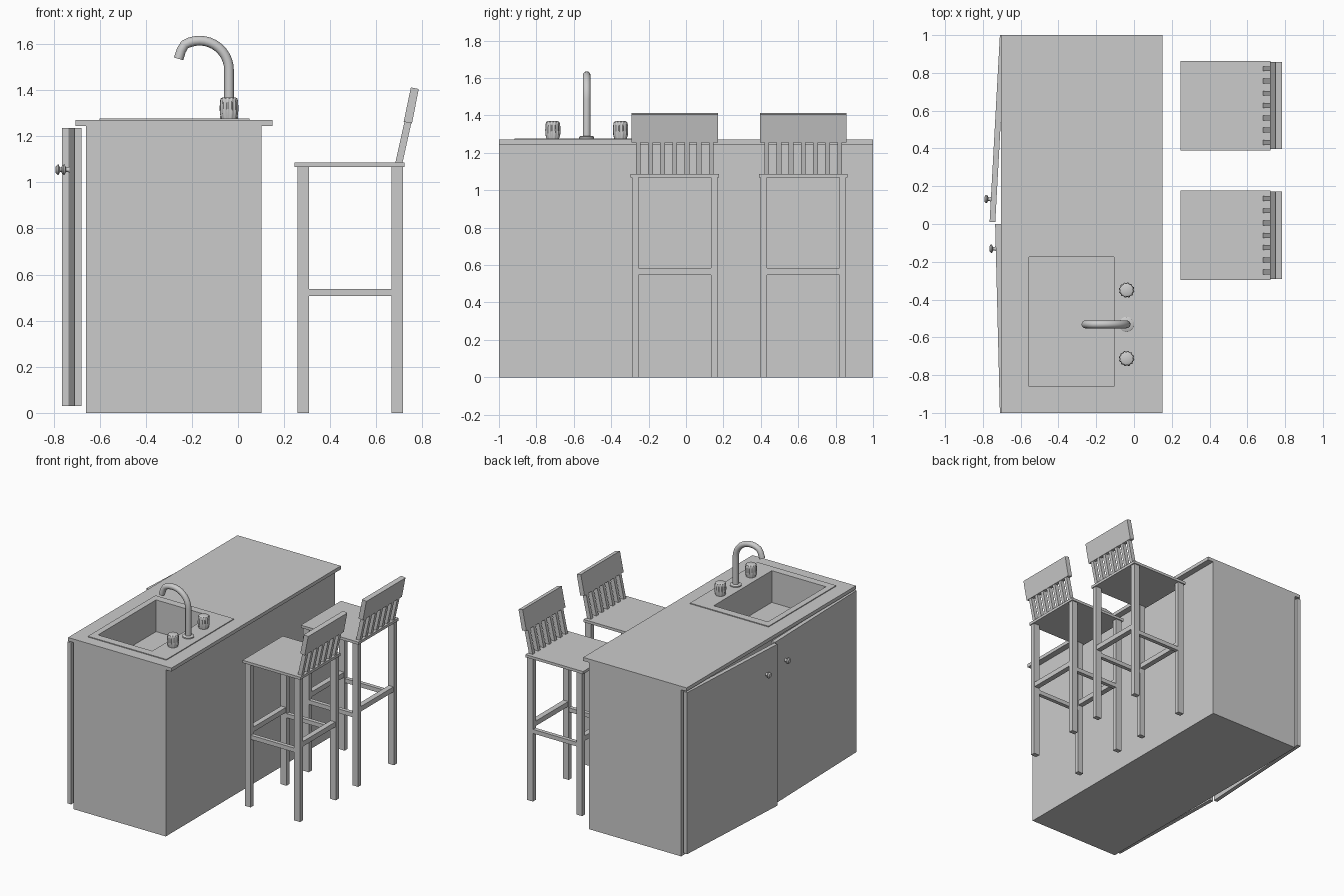
import bpy, bmesh
from math import pi, sin, cos, radians
from mathutils import Matrix

if "Cube" in bpy.data.objects:
    bpy.data.objects.remove(bpy.data.objects["Cube"], do_unlink=True)

grey = bpy.data.materials.new("plain_grey")
grey.use_nodes = True
grey.diffuse_color = (0.6, 0.6, 0.6, 1)
grey.node_tree.nodes["Principled BSDF"].inputs["Base Color"].default_value = (0.6, 0.6, 0.6, 1)


def finish(name, bm):
    bmesh.ops.recalc_face_normals(bm, faces=bm.faces)
    mesh = bpy.data.meshes.new(name)
    bm.to_mesh(mesh)
    bm.free()
    mesh.materials.append(grey)
    ob = bpy.data.objects.new(name, mesh)
    bpy.context.collection.objects.link(ob)
    return ob


def activate(ob):
    bpy.ops.object.select_all(action="DESELECT")
    ob.select_set(True)
    bpy.context.view_layer.objects.active = ob


def smooth(ob):
    activate(ob)
    bpy.ops.object.shade_smooth_by_angle(angle=radians(35))


def prism(name, outline, y0, y1):
    """Extrude an x-z outline from y0 to y1."""
    bm = bmesh.new()
    face = bm.faces.new([bm.verts.new((x, y0, z)) for x, z in outline])
    side = bmesh.ops.extrude_face_region(bm, geom=[face])["geom"]
    bmesh.ops.translate(bm, vec=(0, y1 - y0, 0),
                        verts=[v for v in side if isinstance(v, bmesh.types.BMVert)])
    return finish(name, bm)


def box(name, x, y, z):
    return prism(name, [(x[0], z[0]), (x[1], z[0]), (x[1], z[1]), (x[0], z[1])], *y)


def lathe(name, profile, segments=24, flute=0):
    """Turn (radius, height) points about z; inner rings may be fluted."""
    bm = bmesh.new()
    rings = []
    for i, (r, h) in enumerate(profile):
        ring = []
        for s in range(segments):
            groove = flute if 0 < i < len(profile) - 2 and s % 4 < 2 else 0
            a = 2 * pi * s / segments
            ring.append(bm.verts.new(((r - groove) * cos(a), (r - groove) * sin(a), h)))
        rings.append(ring)
    for low, high in zip(rings, rings[1:]):
        for s in range(segments):
            t = (s + 1) % segments
            bm.faces.new((low[s], low[t], high[t], high[s]))
    bm.faces.new(rings[0])
    bm.faces.new(rings[-1])
    return finish(name, bm)


# Cabinet, worktop and sink rim, all cut by one basin shape
cabinet = box("cabinet", (-0.66, 0.103), (-1, 1), (0, 1.245))
worktop = box("worktop", (-0.705, 0.15), (-1, 1), (1.245, 1.271))
rim = box("sink_rim", (-0.6, 0.05), (-0.917, -0.118), (1.271, 1.277))
cutter = box("basin_cutter", (-0.555, -0.107), (-0.86, -0.175), (1.04, 1.4))
cutter.hide_render = True
for part in (cabinet, worktop, rim):
    mod = part.modifiers.new("basin", "BOOLEAN")
    mod.operation = "DIFFERENCE"
    mod.solver = "EXACT"
    mod.object = cutter
    activate(part)
    bpy.ops.object.modifier_apply(modifier=mod.name)
bpy.data.objects.remove(cutter, do_unlink=True)

# Two doors, each slightly ajar, with a round pull near the free edge
pull = [(0.013, 0), (0.009, 0.006), (0.009, 0.014), (0.022, 0.02), (0.022, 0.026), (0.014, 0.033)]
for label, side, angle, length in (("right", -1, 0.025, 1.0), ("left", 1, -0.055, 0.99)):
    span = (0, length) if side < 0 else (-length, 0)
    hinge = Matrix.Translation((-0.71, side, 0)) @ Matrix.Rotation(angle, 4, "Z")
    door = box(label + "_door", (0, 0.03), span, (0.03, 1.237))
    door.matrix_world = hinge
    knob = lathe(label + "_door_pull", pull, 20)
    knob.matrix_world = (hinge @ Matrix.Translation((0, -side * 0.87, 1.055))
                         @ Matrix.Rotation(-pi / 2, 4, "Y"))
    smooth(knob)

# Tap: base ring and swan-neck spout
TAP_X, TAP_Y = -0.039, -0.531
base = lathe("tap_base", [(0.04, 0), (0.04, 0.008), (0.034, 0.012)], 32)
base.location = (TAP_X, TAP_Y, 1.277)
smooth(base)

bend = 0.128
path = [(TAP_X, 1.277)]
path += [(TAP_X - bend + bend * cos(radians(a)), 1.487 + bend * sin(radians(a)))
         for a in range(0, 121, 10)]
path += [(-0.246, 1.573), (-0.258, 1.536)]
curve = bpy.data.curves.new("tap_spout", "CURVE")
curve.dimensions = "3D"
curve.bevel_depth = 0.021
curve.bevel_resolution = 4
curve.use_fill_caps = True
spline = curve.splines.new("POLY")
spline.points.add(len(path) - 1)
for point, (x, z) in zip(spline.points, path):
    point.co = (x, TAP_Y, z, 1)
curve.materials.append(grey)
spout = bpy.data.objects.new("tap_spout", curve)
bpy.context.collection.objects.link(spout)
activate(spout)
bpy.ops.object.convert(target="MESH")
smooth(bpy.context.view_layer.objects.active)

# Fluted tap handles on either side of the spout
handle = [(0.034, 0), (0.04, 0.02), (0.041, 0.045), (0.04, 0.068),
          (0.038, 0.082), (0.035, 0.088), (0.028, 0.092)]
for label, side in (("right", -1), ("left", 1)):
    ob = lathe(label + "_tap_handle", handle, 48, 0.004)
    ob.location = (TAP_X, TAP_Y + side * 0.181, 1.277)
    smooth(ob)


# Bar stools
def stool(label, cy):
    def at(a, b):
        return (cy + a, cy + b)

    box(label + "_seat", (0.246, 0.723), at(-0.237, 0.237), (1.067, 1.087))
    legs_x = ((0.259, 0.307), (0.667, 0.715))
    legs_y = ((-0.229, -0.194), (0.194, 0.229))
    for end, xs in zip(("front", "rear"), legs_x):
        for side, ys in zip(("right", "left"), legs_y):
            box(f"{label}_{end}_{side}_leg", xs, at(*ys), (0, 1.067))
        mid = sum(xs) / 2
        box(f"{label}_{end}_rail", (mid - 0.02, mid + 0.02), at(-0.194, 0.194), (0.548, 0.585))
    for side, ys in zip(("right", "left"), legs_y):
        box(f"{label}_{side}_rail", (0.307, 0.667), at(ys[0] + 0.003, ys[1] - 0.003), (0.507, 0.538))
    # Leaning slats and the panel they carry
    lean = [(0.683, 1.087), (0.714, 1.087), (0.753, 1.262), (0.722, 1.262)]
    for i in range(7):
        y = (i - 3) * 0.065
        prism(f"{label}_slat_{i + 1}", lean, cy + y - 0.013, cy + y + 0.013)
    panel = [(0.719, 1.263), (0.755, 1.256), (0.784, 1.405), (0.75, 1.412)]
    prism(label + "_back_panel", panel, cy - 0.231, cy + 0.231)


stool("near_stool", -0.06)
stool("far_stool", 0.627)
